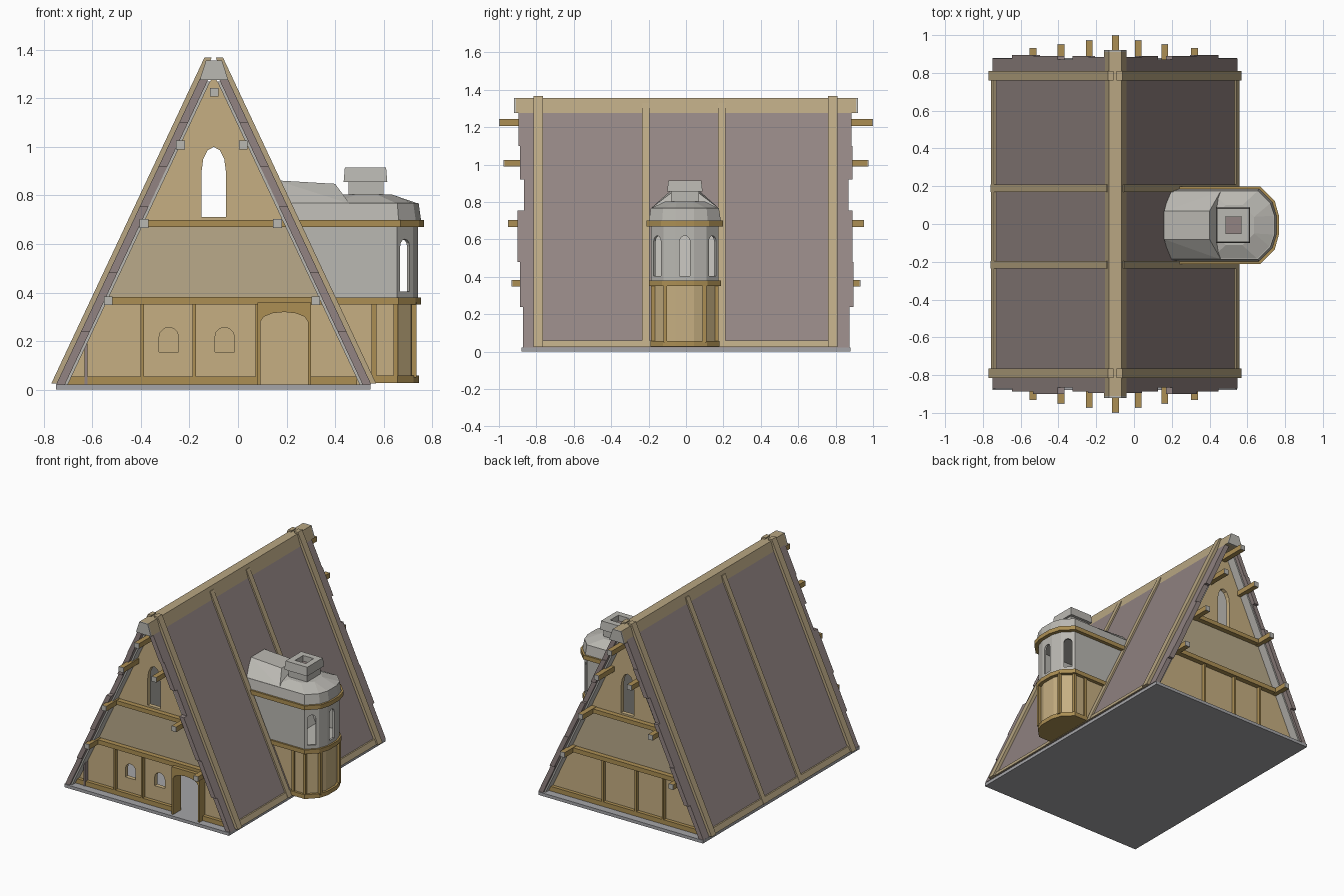
import bpy, bmesh, math
from mathutils import Matrix, Vector

if "Cube" in bpy.data.objects:
    bpy.data.objects.remove(bpy.data.objects["Cube"])

def mat(name, r, g, b):
    m = bpy.data.materials.new(name)
    lin = [((c / 255 + 0.055) / 1.055) ** 2.4 for c in (r, g, b)]
    m.diffuse_color = (*lin, 1)
    m.use_nodes = True
    m.node_tree.nodes["Principled BSDF"].inputs["Base Color"].default_value = m.diffuse_color
    return m

ROOF = mat("mauve roof", 146, 132, 130)
BEAM = mat("pale timber", 184, 166, 130)
GOLD = mat("golden timber", 172, 143, 84)
WALL = mat("tan plaster", 198, 175, 130)
PLASTER = mat("beige plaster", 186, 170, 138)
GREY = mat("grey stone", 186, 184, 178)
SLAB = mat("base grey", 165, 165, 168)

def finish(name, bm, m, M=None):
    bmesh.ops.recalc_face_normals(bm, faces=bm.faces)
    if M:
        bm.transform(M)
    me = bpy.data.meshes.new(name)
    bm.to_mesh(me)
    bm.free()
    me.materials.append(m)
    ob = bpy.data.objects.new(name, me)
    bpy.context.collection.objects.link(ob)
    return ob

def loft(name, rings, m, M=None):
    """Skin rings of equal point count, capping both ends."""
    bm = bmesh.new()
    vs = [[bm.verts.new(p) for p in r] for r in rings]
    n = len(vs[0])
    for a, b in zip(vs, vs[1:]):
        for i in range(n):
            bm.faces.new((a[i], a[(i + 1) % n], b[(i + 1) % n], b[i]))
    bm.faces.new(vs[0])
    bm.faces.new(vs[-1])
    return finish(name, bm, m, M)

def prism(name, prof, y0, y1, m, M=None):
    return loft(name, [[(x, y, z) for x, z in prof] for y in (y0, y1)], m, M)

def box(name, x0, x1, y0, y1, z0, z1, m):
    return prism(name, [(x0, z0), (x1, z0), (x1, z1), (x0, z1)], y0, y1, m)

def hull(name, pts, m):
    bm = bmesh.new()
    for p in pts:
        bm.verts.new(p)
    bmesh.ops.convex_hull(bm, input=bm.verts)
    return finish(name, bm, m)

def cut(ob, *cutters):
    for c in cutters:
        md = ob.modifiers.new("cut", 'BOOLEAN')
        md.operation, md.solver, md.object = 'DIFFERENCE', 'EXACT', c
    dg = bpy.context.evaluated_depsgraph_get()
    dg.update()
    me = bpy.data.meshes.new_from_object(ob.evaluated_get(dg))
    ob.modifiers.clear()
    ob.data = me
    for c in cutters:
        bpy.data.objects.remove(c)

def arch(c, w, z0, z1, rise):
    top = [(c + w / 2 * math.cos(a), z1 - rise + rise * math.sin(a))
           for a in [math.pi * i / 6 for i in range(7)]]
    return [(c - w / 2, z0), (c + w / 2, z0)] + top

XC = -0.1
def h(z, inset=0.0):          # half width of the A-frame at a height
    return 0.667 - 0.4699 * (z - 0.03) - inset

def slope(s, z0, z1, a, b):   # profile of a strip lying along one roof slope
    return [(XC + s * h(z0, a), z0), (XC + s * h(z1, a), z1),
            (XC + s * h(z1, b), z1), (XC + s * h(z0, b), z0)]

def across(z0, z1, inset=0.07):   # profile spanning the gable
    return [(XC - h(z0, inset), z0), (XC + h(z0, inset), z0),
            (XC + h(z1, inset), z1), (XC - h(z1, inset), z1)]

# base slab
box("base_slab", -0.75, 0.545, -0.88, 0.88, 0, 0.022, SLAB)

# roof: boards of uneven length, lining and rafters on both slopes
boards = [(0.022, 0.24, 0.872, 0.875), (0.24, 0.48, 0.888, 0.895), (0.48, 0.755, 0.9, 0.89),
          (0.755, 0.92, 0.865, 0.87), (0.92, 1.1, 0.888, 0.89), (1.1, 1.32, 0.895, 0.885)]
for s, side in ((-1, "left"), (1, "right")):
    for i, (z0, z1, ya, yb) in enumerate(boards):
        prism(f"roof_board_{side}_{i}", slope(s, z0, z1, 0.022, 0.058), -ya, yb, ROOF)
    prism(f"roof_lining_{side}", slope(s, 0.022, 1.27, 0.058, 0.07), -0.86, 0.86, GREY)
    for yc, w, a, zt in ((-0.79, 0.05, 0, 1.368), (0.785, 0.05, 0, 1.368),
                         (-0.215, 0.04, 0.01, 1.33), (0.19, 0.04, 0.01, 1.33)):
        prism(f"rafter_{side}", slope(s, 0.025, zt, a, 0.03), yc - w / 2, yc + w / 2, BEAM)
    prism(f"eave_trim_{side}", slope(s, 0.025, 0.06, 0.012, 0.03), -0.77, 0.77, BEAM)

# ridge beam with stone end caps
ridge = [(-0.158, 1.275), (-0.132, 1.356), (-0.066, 1.356), (-0.04, 1.275)]
prism("ridge_beam", ridge, -0.91, 0.91, BEAM)
for s in (-1, 1):
    prism("ridge_cap", ridge, s * 0.91, s * 0.92, GREY)

# gable walls, bands, posts and log ends
for s, side in ((-1, "front"), (1, "back")):
    y0, y1 = s * 0.80, s * 0.77
    low = prism(f"lower_wall_{side}", across(0.022, 0.36), y0, y1, WALL)
    if s < 0:
        cut(low, *[prism("cutter", p, -0.95, -0.7, WALL) for p in (
            arch(-0.285, 0.08, 0.155, 0.257, 0.04), arch(-0.055, 0.08, 0.155, 0.257, 0.04),
            arch(0.19, 0.2, 0.0, 0.32, 0.04))])
    prism(f"middle_wall_{side}", across(0.36, 0.68), y0, y1, PLASTER)
    up = prism(f"upper_wall_{side}", across(0.68, 1.3), y0, y1, WALL)
    cut(up, prism("cutter", arch(-0.1, 0.1, 0.712, 1.0, 0.1), s * 0.9, s * 0.6, WALL))
    for z0, z1 in ((0.35, 0.382), (0.67, 0.7)):
        prism(f"band_{side}", across(z0, z1), s * 0.835, y1, GOLD)
    # sill, split by the door on the front
    sill = across(0.022, 0.055)
    if s < 0:
        xl, xr = sill[0][0], sill[1][0]
        box("sill_left", xl, 0.085, -0.825, -0.77, 0.022, 0.055, GOLD)
        box("sill_right", 0.295, xr - 0.01, -0.825, -0.77, 0.022, 0.055, GOLD)
    else:
        prism("sill_back", sill, s * 0.825, y1, GOLD)
    for x in (-0.395, -0.18, 0.08):
        box(f"post_{side}", x - 0.007, x + 0.007, *sorted((s * 0.825, y1)), 0.03, 0.36, GOLD)
    for x, z, y in ((-0.098, 1.225, 1.0), (-0.237, 1.008, 0.975), (0.022, 1.008, 0.975),
                    (-0.387, 0.685, 0.953), (0.163, 0.685, 0.953),
                    (-0.535, 0.366, 0.933), (0.32, 0.366, 0.933)):
        r = 0.018
        box(f"log_{side}", x - r, x + r, *sorted((s * (y - 0.005), s * 0.77)), z - r, z + r, GOLD)
        box(f"log_end_{side}", x - r, x + r, *sorted((s * y, s * (y - 0.005))), z - r, z + r, GREY)

# front door surround and a small stake
frame = box("door_surround", 0.08, 0.30, -0.86, -0.77, 0.022, 0.36, GOLD)
cut(frame, prism("cutter", arch(0.19, 0.196, 0.0, 0.32, 0.04), -0.95, -0.7, GOLD))
box("stake", -0.632, -0.62, -0.83, -0.8, 0.022, 0.19, ROOF)

# side turret
YC = -0.006
def plan(o, xs, z):
    k = o * 0.55
    half = [(xs, 0.18 + o), (0.655 + k, 0.18 + o), (0.72 + o, 0.115 + k), (0.742 + o, 0.05)]
    return [(x, YC - y, z) for x, y in half] + [(x, YC + y, z) for x, y in reversed(half)]

def turret(name, z0, z1, o0, o1, xs0, xs1, m):
    return loft(name, [plan(o0, xs0, z0), plan(o1, xs1, z1)], m)

turret("turret_lower", 0.03, 0.36, -0.012, -0.012, 0.52, 0.38, WALL)
turret("turret_sill", 0.028, 0.058, 0.004, 0.004, 0.53, 0.52, GOLD)
turret("turret_band_low", 0.35, 0.38, 0.012, 0.012, 0.37, 0.36, GOLD)
turret("turret_band_high", 0.67, 0.7, 0.025, 0.025, 0.23, 0.21, GOLD)
for x, y in ((0.56, 0.17), (0.65, 0.17), (0.725, 0.105)):
    for s in (-1, 1):
        box("turret_post", x - 0.01, x + 0.01, YC + s * y - 0.01, YC + s * y + 0.01, 0.05, 0.36, GOLD)
body = turret("turret_upper", 0.375, 0.68, 0, 0, 0.37, 0.22, GREY)
cuts = [turret("cutter", 0.39, 0.665, -0.014, -0.014, 0.5, 0.38, GREY)]
win = arch(0, 0.055, 0.405, 0.62, 0.03)
for x, y, a in ((0.74, 0, 90), (0.6875, -0.1475, 45), (0.6875, 0.1475, 135)):
    M = Matrix.Translation((x, YC + y, 0)) @ Matrix.Rotation(math.radians(a), 4, 'Z')
    cuts.append(prism("cutter", win, -0.05, 0.05, GREY, M))
cut(body, *cuts)

# turret roof: fascia, dormer and faceted end
turret("turret_fascia", 0.7, 0.768, 0.012, 0.002, 0.24, 0.2, GREY)
dormer = []
for s in (-1, 1):
    dormer += [(0.19, YC + s * 0.182, 0.766), (0.46, YC + s * 0.182, 0.766),
               (0.16, YC + s * 0.075, 0.862), (0.40, YC + s * 0.075, 0.848)]
hull("dormer_roof", dormer, GREY)
collar = [(0.53 + 0.115 * math.cos(a), YC + 0.115 * math.sin(a), 0.803)
          for a in [math.pi / 8 + math.pi / 4 * i for i in range(8)]]
hull("turret_roof", plan(0.002, 0.4, 0.766) + collar, GREY)

# chimney
box("chimney_stack", 0.455, 0.6, YC - 0.075, YC + 0.075, 0.78, 0.86, GREY)
cap = loft("chimney_cap", [[(0.525 + sx * rx, YC + sy * ry, z) for sx, sy in
           ((-1, -1), (1, -1), (1, 1), (-1, 1))]
           for z, rx, ry in ((0.855, 0.09, 0.095), (0.915, 0.085, 0.088))], GREY)
cut(cap, box("cutter", 0.485, 0.568, YC - 0.045, YC + 0.045, 0.872, 0.95, GREY))
box("chimney_flue", 0.487, 0.566, YC - 0.043, YC + 0.043, 0.87, 0.876, ROOF)
